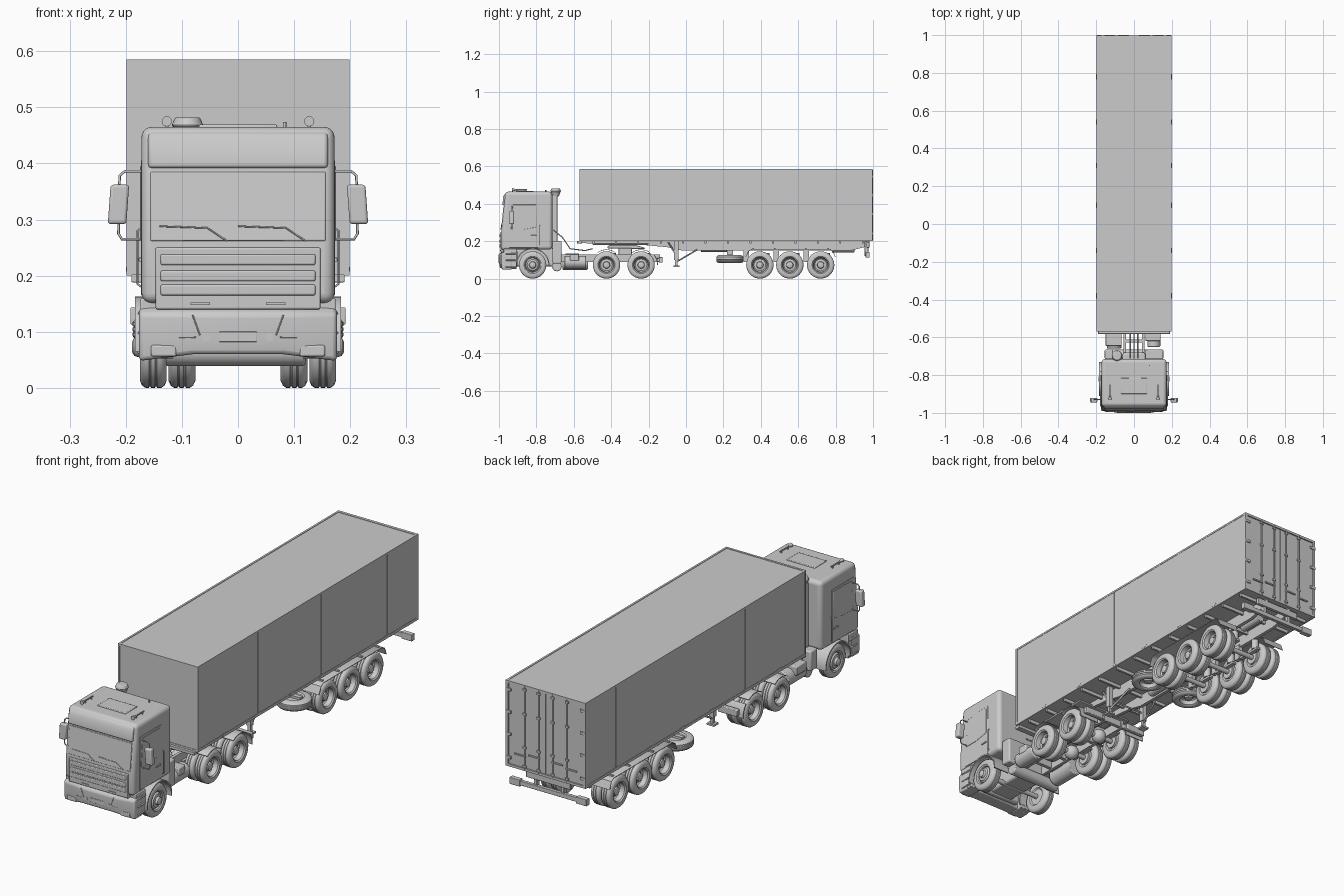
import bpy, bmesh, math
from mathutils import Vector, Matrix

if "Cube" in bpy.data.objects:
    bpy.data.objects.remove(bpy.data.objects["Cube"])


# ---------- helpers: geometry is added to a bmesh in world coordinates ----------
def box(bm, x0, x1, y0, y1, z0, z1):
    m = Matrix.Translation(((x0+x1)/2, (y0+y1)/2, (z0+z1)/2)) @ Matrix.Diagonal((x1-x0, y1-y0, z1-z0, 1))
    bmesh.ops.create_cube(bm, size=1, matrix=m)


def cyl(bm, p, q, r, r2=None, n=20):
    p, q = Vector(p), Vector(q)
    rot = Vector((0, 0, 1)).rotation_difference(q-p).to_matrix().to_4x4()
    bmesh.ops.create_cone(bm, cap_ends=True, segments=n, radius1=r, radius2=r if r2 is None else r2,
                          depth=(q-p).length, matrix=Matrix.Translation((p+q)/2) @ rot)


def prism(bm, yz, x0, x1):
    f = bm.faces.new([bm.verts.new((x0, y, z)) for y, z in yz])
    ext = bmesh.ops.extrude_face_region(bm, geom=[f])['geom']
    bmesh.ops.translate(bm, vec=(x1-x0, 0, 0), verts=[v for v in ext if isinstance(v, bmesh.types.BMVert)])


def arc(bm, cy, cz, r, t, a0, a1, x0, x1, n=18):
    ang = [math.radians(a0+(a1-a0)*i/n) for i in range(n+1)]
    prism(bm, [(cy+r*math.cos(a), cz+r*math.sin(a)) for a in ang] +
          [(cy+(r-t)*math.cos(a), cz+(r-t)*math.sin(a)) for a in reversed(ang)], x0, x1)


def lathe(bm, prof, x, y, z, n=40):
    vs = [bm.verts.new((x+a, y, z+r)) for a, r in prof]
    es = [bm.edges.new(e) for e in zip(vs, vs[1:])]
    bmesh.ops.spin(bm, geom=vs+es, cent=(x, y, z), axis=(1, 0, 0), angle=math.tau, steps=n)


def finish(name, bm, mirror=False, bevel=0, seg=2):
    bmesh.ops.remove_doubles(bm, verts=bm.verts, dist=1e-5)
    bmesh.ops.recalc_face_normals(bm, faces=bm.faces)
    me = bpy.data.meshes.new(name)
    bm.to_mesh(me)
    bm.free()
    ob = bpy.data.objects.new(name, me)
    bpy.context.collection.objects.link(ob)
    bpy.context.view_layer.objects.active = ob
    ob.select_set(True)
    bpy.ops.object.shade_smooth_by_angle(angle=math.radians(35))
    ob.select_set(False)
    if bevel:
        b = ob.modifiers.new("bevel", 'BEVEL')
        b.width, b.segments, b.limit_method, b.angle_limit = bevel, seg, 'ANGLE', math.radians(40)
    if mirror:
        ob.modifiers.new("mirror", 'MIRROR').use_mirror_merge = False
    return ob


def part(name, boxes, **kw):
    bm = bmesh.new()
    for b in boxes:
        box(bm, *b)
    return finish(name, bm, **kw)


def rods(name, paths, r, mirror=False):
    cu = bpy.data.curves.new(name, 'CURVE')
    cu.dimensions, cu.bevel_depth, cu.bevel_resolution, cu.use_fill_caps = '3D', r, 2, True
    for pts in paths:
        s = cu.splines.new('POLY')
        s.points.add(len(pts)-1)
        for p, c in zip(s.points, pts):
            p.co = (*c, 1)
    ob = bpy.data.objects.new(name, cu)
    bpy.context.collection.objects.link(ob)
    if mirror:
        ob.modifiers.new("mirror", 'MIRROR').use_mirror_merge = False


# ---------- wheels ----------
R = 0.073
tire = [(0.006, 0), (0.006, .036), (0, .042), (0, .060), (.004, .069), (.010, R), (.017, R), (.018, R-.002), (.020, R-.002),
        (.021, R), (.028, R), (.029, R-.002), (.031, R-.002), (.032, R), (.038, R), (.044, .069), (.048, .060), (.048, .046), (.045, .042)]
dish = [(.043, .040), (.022, .037), (.017, .031), (.019, .019), (.034, .017), (.037, .009), (.037, 0)]
proud = [(.044, .040), (.036, .037), (.046, .029), (.048, .019), (.058, .016), (.062, .009), (.062, 0)]
drive_y, trail_y, steer_y = (-.425, -.24), (.395, .555, .72), -.82
for group, ys in (("drive", drive_y), ("trailer", trail_y)):
    for i, y in enumerate(ys):
        bm = bmesh.new()
        for x in (.076, .127):
            lathe(bm, tire+dish, x, y, R)
        for k in range(10):
            a = math.tau*k/10
            cyl(bm, (.143, y+.025*math.cos(a), R+.025*math.sin(a)), (.150, y+.025*math.cos(a), R+.025*math.sin(a)), .0022, n=6)
        finish(f"{group}_wheels_{i+1}", bm, mirror=True)
        bm = bmesh.new()
        cyl(bm, (-.12, y, R), (.12, y, R), .011)
        if group == "drive":
            bmesh.ops.create_uvsphere(bm, u_segments=20, v_segments=12, radius=.032, matrix=Matrix.Translation((0, y, R)))
        for s in (-1, 1):
            box(bm, s*.058-.009, s*.058+.009, y-.06, y+.06, R+.011, R+.021)
            cyl(bm, (s*.058, y+.035, R+.02), (s*.058, y+.035, R+.065), .016)
            cyl(bm, (s*.07, y, R), (s*.08, y, R), .03)
        finish(f"{group}_axle_{i+1}", bm)
bm = bmesh.new()
lathe(bm, tire+proud, .127, steer_y, R)
finish("steer_wheels", bm, mirror=True)
bm = bmesh.new()
cyl(bm, (-.13, steer_y, R), (.13, steer_y, R), .011)
finish("steer_axle", bm)
# spare wheels lie flat under the trailer
bm = bmesh.new()
lathe(bm, tire+dish, 0, 0, 0)
bmesh.ops.transform(bm, verts=bm.verts, matrix=Matrix.Translation((.115, .235, .125)) @ Matrix.Rotation(math.pi/2, 4, 'Y') @ Matrix.Diagonal((.85, 1, 1, 1)))
finish("spare_wheels", bm, mirror=True)
part("spare_carrier", [(-.15, .15, .225, .245, .118, .13), (-.012, .012, .22, .25, .12, .2)])

# ---------- cab ----------
bm = bmesh.new()
prism(bm, [(-.988, .15), (-.988, .25), (-.966, .465), (-.715, .465), (-.715, .155), (-.9, .155)], -.172, .172)
finish("cab_body", bm, bevel=.018, seg=5)


def face_y(z):
    return -.988+max(0, z-.25)*.1023


bm = bmesh.new()
prism(bm, [(face_y(z)-.002, z) for z in (.262, .385)] + [(-.95, .385), (-.95, .262)], -.156, .156)
finish("windshield", bm, bevel=.002)
bm = bmesh.new()
prism(bm, [(-.981, .392), (-.978, .440), (-.966, .456), (-.94, .456), (-.94, .392)], -.160, .160)
finish("sun_visor", bm, bevel=.006, seg=3)
part("grille", [(-.147, .147, -.992, -.95, .14, .25)] +
     [(-.138, .138, -.996, -.98, z, z+.019) for z in (.165, .190, .219)], bevel=.003)
part("grille_handles", [(.05, .085, -.995, -.98, .148, .152)], mirror=True)
bm = bmesh.new()
prism(bm, [(-.985, .142), (-.999, .132), (-1.0, .085), (-.995, .048), (-.93, .048), (-.93, .142)], -.176, .176)
bmesh.ops.bisect_plane(bm, geom=bm.verts[:]+bm.edges[:]+bm.faces[:], plane_co=(.08, 0, 0), plane_no=(1, 0, 0))
bmesh.ops.bisect_plane(bm, geom=bm.verts[:]+bm.edges[:]+bm.faces[:], plane_co=(-.08, 0, 0), plane_no=(1, 0, 0))
for v in bm.verts:
    if v.co.z < .06 and abs(v.co.x) < .1:
        v.co.z += .012
    if abs(v.co.x) > .1 and v.co.y < -.97:
        v.co.y += .012
finish("front_bumper", bm, bevel=.007, seg=3)
part("headlights", [(.110, .155, -.994, -.97, .056, .076)], mirror=True, bevel=.003)
part("front_plate", [(-.034, .034, -1.0015, -.98, .082, .100)], bevel=.001)
bm = bmesh.new()
cyl(bm, (.056, -1.001, .09), (.056, -.98, .09), .0075)
finish("fog_lamps", bm, mirror=True)
rods("bumper_trim", [[(.081, -1, .130), (.068, -1.0005, .094)], [(.075, -1, .090), (.105, -.996, .090)]], .0012, True)
part("entry_steps", [(.115, .174, -.975, -.905, .052, .16)] +
     [(.13, .179, -.965, -.908, z, z+.006) for z in (.06, .095, .13)], mirror=True, bevel=.004)
bm = bmesh.new()
arc(bm, steer_y, R, .090, .006, -5, 185, .105, .184)
finish("front_fenders", bm, mirror=True)
part("engine", [(-.06, .06, -.95, -.68, .065, .16), (-.10, .10, -.93, -.9, .06, .15)], bevel=.01)
# doors, side windows and handles
part("doors", [(.165, .1732, -.945, -.79, .165, .405)], mirror=True, bevel=.001)
bm = bmesh.new()
prism(bm, [(-.938, .262), (-.925, .395), (-.80, .395), (-.80, .275), (-.87, .262)], .165, .1745)
finish("side_windows", bm, mirror=True, bevel=.001)
part("door_handles", [(.17, .177, -.83, -.80, .225, .232)], mirror=True, bevel=.001)
rods("grab_rails", [[(.172, -.782, .18), (.179, -.782, .185), (.179, -.782, .28), (.172, -.782, .285)]], .0018, True)
# mirrors and wipers
bm = bmesh.new()
box(bm, .196, .229, -.945, -.920, .292, .362)
for v in bm.verts:
    v.co.x += .003 if v.co.z < .3 else -.002
finish("mirror_housings", bm, mirror=True, bevel=.005, seg=3)
rods("mirror_arms", [[(.165, -.93, .386), (.202, -.93, .386), (.211, -.93, .378), (.213, -.93, .275), (.207, -.93, .265), (.165, -.93, .265)]], .0024, True)
rods("wipers", [[(x, face_y(.262)-.003, .262), (x-.035, face_y(.285)-.004, .285), (x-.12, face_y(.288)-.004, .288)] for x in (-.02, .12)], .0014)
# roof equipment
part("roof_hatch", [(-.07, .07, -.90, -.815, .46, .469)], bevel=.003)
bm = bmesh.new()
cyl(bm, (.127, -.93, .475), (.127, -.91, .475), .009, .004)
cyl(bm, (.127, -.91, .475), (.127, -.85, .475), .003)
for y in (-.905, -.86):
    cyl(bm, (.127, y, .46), (.127, y, .475), .003)
finish("air_horns", bm, mirror=True)
rods("antenna", [[(.083, -.75, .46), (.083, -.75, .474)]], .003)
# intake stack behind the cab
bm = bmesh.new()
box(bm, -.108, -.072, -.718, -.688, .16, .45)
cyl(bm, (-.09, -.697, .44), (-.09, -.697, .466), .018, .027, 28)
cyl(bm, (-.09, -.697, .466), (-.09, -.697, .482), .029, .022, 28)
finish("air_intake", bm, bevel=.003)
part("cab_rear_unit", [(.06, .155, -.715, -.665, .08, .2), (-.155, -.112, -.715, -.665, .08, .17)], bevel=.006)
rods("air_lines", [[(x, -.71, .26), (x, -.66, .22), (x, -.62, .16), (x, -.54, .15), (x, -.5, .16)] for x in (-.02, 0, .02)], .003)

# ---------- tractor chassis ----------
part("tractor_rails", [(.042, .056, -.93, -.14, .088, .128)], mirror=True)
part("tractor_crossmembers", [(-.05, .05, y-.008, y+.008, .093, .123) for y in (-.62, -.52, -.33, -.15)])
bm = bmesh.new()
cyl(bm, (.105, -.65, .088), (.105, -.535, .088), .034, n=28)
cyl(bm, (-.105, -.66, .085), (-.105, -.525, .085), .038, n=28)
cyl(bm, (-.13, -.69, .065), (.12, -.69, .065), .026, n=28)
finish("tanks_and_muffler", bm, bevel=.004)
part("battery_box", [(-.15, -.065, -.645, -.572, .095, .135), (.06, .14, -.62, -.572, .095, .132)], bevel=.004)
bm = bmesh.new()
prism(bm, [(-.42, .172), (-.41, .18), (-.27, .18), (-.22, .165), (-.22, .158), (-.42, .162)], -.075, .075)
box(bm, -.085, .085, -.36, -.29, .128, .163)
finish("fifth_wheel", bm, bevel=.003)
bm = bmesh.new()
for y in drive_y:
    arc(bm, y, R, .083, .003, 55, 125, .08, .178, 8)
arc(bm, -.24, R, .090, .004, 0, 40, .08, .178, 8)
finish("drive_fenders", bm, mirror=True)
part("tractor_tail_lamps", [(.07, .165, -.145, -.125, .085, .115), (.05, .08, -.155, -.135, .09, .11)], mirror=True, bevel=.003)

# ---------- trailer box ----------
part("trailer_body", [(-.1975, .1975, -.568, .992, .203, .583)])
part("trailer_frame", [(.19, .199, -.57, .995, .577, .585), (.19, .199, -.57, .995, .2, .212),
                       (.19, .199, -.57, -.56, .2, .585), (.187, .199, .985, .998, .2, .585)], mirror=True)
part("end_frames", [(-.19, .19, -.57, -.56, .577, .585), (-.19, .19, -.57, -.56, .2, .21),
                    (-.19, .19, .985, .998, .574, .585), (-.19, .19, .985, .998, .2, .211)])
seams = (-.38, -.14, .10, .31, .54, .78)
part("side_seams", [(.19, .1988, y-.002, y+.002, .212, .577) for y in seams], mirror=True)
part("side_latches", [(.19, .2, y-.014, y+.014, .207, .215) for y in seams], mirror=True)
# rear doors with lock bars
part("rear_doors", [(.002, .185, .985, .9945, .213, .572)], mirror=True)
rods("lock_bars", [[(x, .9965, .205), (x, .9965, .58)] for x in (.035, .105)], .003, True)
part("lock_bar_brackets", [(x-.008, x+.008, .99, 1.0, z, z+.009) for x in (.035, .105) for z in (.215, .3, .45, .56)], mirror=True)
part("lock_handles", [(.03, .085, .994, 1.0, .272, .278), (.10, .155, .994, 1.0, .262, .268)], mirror=True)
part("door_hinges", [(.172, .199, .99, 1.0, z, z+.012) for z in (.235, .34, .44, .54)], mirror=True)

# ---------- trailer chassis ----------
bm = bmesh.new()
prism(bm, [(-.57, .203), (-.57, .19), (-.25, .182), (-.1, .168), (-.02, .15), (.88, .15), (.98, .175), (.98, .203)], .055, .07)
finish("trailer_rails", bm, mirror=True)
part("trailer_crossbeams", [(-.185, .185, -.5+.12*i, -.49+.12*i, .188, .204) for i in range(13)])
part("coupling_plate", [(-.19, .19, -.582, -.555, .188, .202), (-.14, .14, -.5, -.2, .181, .19)], bevel=.002)
part("landing_legs", [(.085, .107, -.063, -.041, .10, .2), (.089, .103, -.059, -.045, .07, .1),
                      (.078, .114, -.068, -.036, .062, .07)], mirror=True)
rods("landing_braces", [[(.096, -.05, .09), (.075, .06, .155)], [(.096, -.055, .13), (.096, -.095, .195)],
                        [(.096, -.052, .14), (0, -.052, .14)]], .004, True)
bm = bmesh.new()
prism(bm, [(.318, .115), (.333, .148), (.35, .158), (.77, .158), (.787, .148), (.8, .115), (.797, .115), (.784, .146),
           (.769, .155), (.351, .155), (.336, .146), (.321, .115)], .078, .18)
for y in (.36, .475, .64, .76):
    box(bm, .07, .17, y-.004, y+.004, .158, .164)
finish("trailer_fenders", bm, mirror=True)
part("suspension_hangers", [(.05, .068, y-.018, y+.012, .09, .16) for y in (.325, .485, .645)], mirror=True)
bm = bmesh.new()
cyl(bm, (-.03, .08, .165), (-.03, .22, .165), .022, n=24)
cyl(bm, (.03, .78, .16), (.03, .9, .16), .02, n=24)
finish("air_tanks", bm, bevel=.003)
part("rear_underrun_bar", [(-.19, .19, .962, .978, .118, .138), (-.192, -.14, .96, .982, .113, .143), (.14, .192, .96, .982, .113, .143),
                           (-.075, -.06, .955, .975, .12, .2), (.06, .075, .955, .975, .12, .2), (-.11, .11, .965, .98, .165, .196)], bevel=.002)
